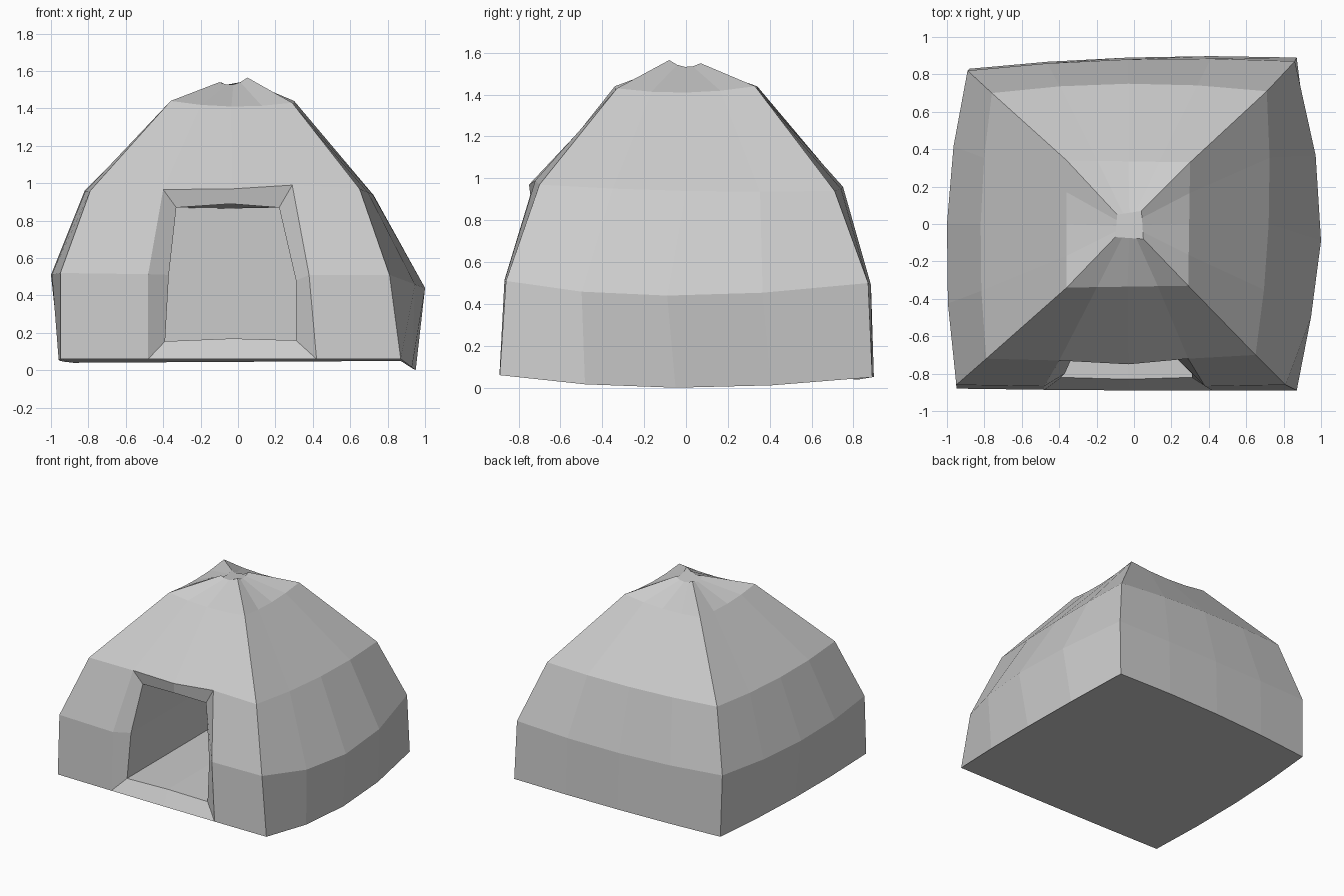
import bpy, bmesh
from mathutils import Vector as V

if "Cube" in bpy.data.objects:
    bpy.data.objects.remove(bpy.data.objects["Cube"])


def side_points(a, m, b):
    """Four points along one wall, bulging through its middle point."""
    return [a, a * 0.375 + m * 0.75 - b * 0.125, m,
            b * 0.375 + m * 0.75 - a * 0.125]


def ring(corners, mids=None):
    c = [V(p) for p in corners]
    if mids:
        mid = [V(p) for p in mids]
    else:
        mid = [(c[i] + c[(i + 1) % 4]) / 2 - V((0, 0, 0.025)) for i in range(4)]
    pts = []
    for i in range(4):
        pts += side_points(c[i], mid[i], c[(i + 1) % 4])
    return pts


# Tent wall rings: corners then wall middles, both as front/right/back/left
rings = [
    ring([(-.95, -.88, .06), (.87, -.89, .06), (.87, .89, .05), (-.88, .83, .04)],
         [(-.02, -.89, .06), (.95, -.05, 0), (-.03, .89, .05), (-.95, 0, .05)]),
    ring([(-.95, -.86, .52), (.81, -.86, .51), (.86, .87, .50), (-.89, .82, .52)],
         [(-.02, -.87, .51), (1.0, -.09, .44), (-.03, .88, .49), (-1.0, 0, .51)]),
    ring([(-.79, -.72, .96), (.65, -.70, .97), (.71, .71, .94), (-.76, .70, .98)],
         [(-.03, -.75, .97), (.72, 0, .94), (-.03, .75, .96), (-.82, 0, .96)]),
    ring([(-.36, -.34, 1.44), (.29, -.33, 1.43), (.30, .33, 1.44), (-.36, .34, 1.44)]),
    ring([(-.10, -.07, 1.54), (.05, -.08, 1.565), (.04, .07, 1.55), (-.09, .05, 1.54)]),
]
# Doorway sides on the front wall
for r, (x0, x1) in zip(rings, [(-.48, .42), (-.48, .38), (-.40, .29)]):
    r[1].x, r[3].x = x0, x1
rings[2][1].y, rings[2][3].y, rings[2][3].z = -.73, -.72, .99

bm = bmesh.new()
rv = [[bm.verts.new(p) for p in r] for r in rings]

# Walls and roof, leaving the doorway open
for k in range(4):
    for i in range(16):
        if k < 2 and i in (1, 2):
            continue
        j = (i + 1) % 16
        bm.faces.new((rv[k][i], rv[k][j], rv[k + 1][j], rv[k + 1][i]))
bm.faces.new(rv[4])
bm.faces.new(rv[0][::-1])

# Doorway: sloped frame, then a deep hollow room behind it
outer = [rv[0][1], rv[0][2], rv[0][3], rv[1][3], rv[2][3], rv[2][2], rv[2][1], rv[1][1]]
frame = [(-.39, -.82, .155), (-.03, -.83, .17), (.31, -.82, .16), (.31, -.80, .48),
         (.22, -.71, .87), (-.04, -.74, .89), (-.33, -.71, .87), (-.37, -.80, .51)]
inner = [bm.verts.new(p) for p in frame]
back = [bm.verts.new((x, 0.5, z)) for x, y, z in frame]
back[5].co.z = 0.865
for a, b in ((outer, inner), (inner, back)):
    for i in range(8):
        j = (i + 1) % 8
        bm.faces.new((a[i], a[j], b[j], b[i]))
middle = bm.verts.new((-.03, 0.5, 0.5))
for i in (1, 3, 5, 7):
    bm.faces.new((back[i], back[(i + 1) % 8], back[(i + 2) % 8], middle))

bmesh.ops.recalc_face_normals(bm, faces=bm.faces)
mesh = bpy.data.meshes.new("tent")
bm.to_mesh(mesh)
bm.free()
tent = bpy.data.objects.new("tent", mesh)
bpy.context.collection.objects.link(tent)
